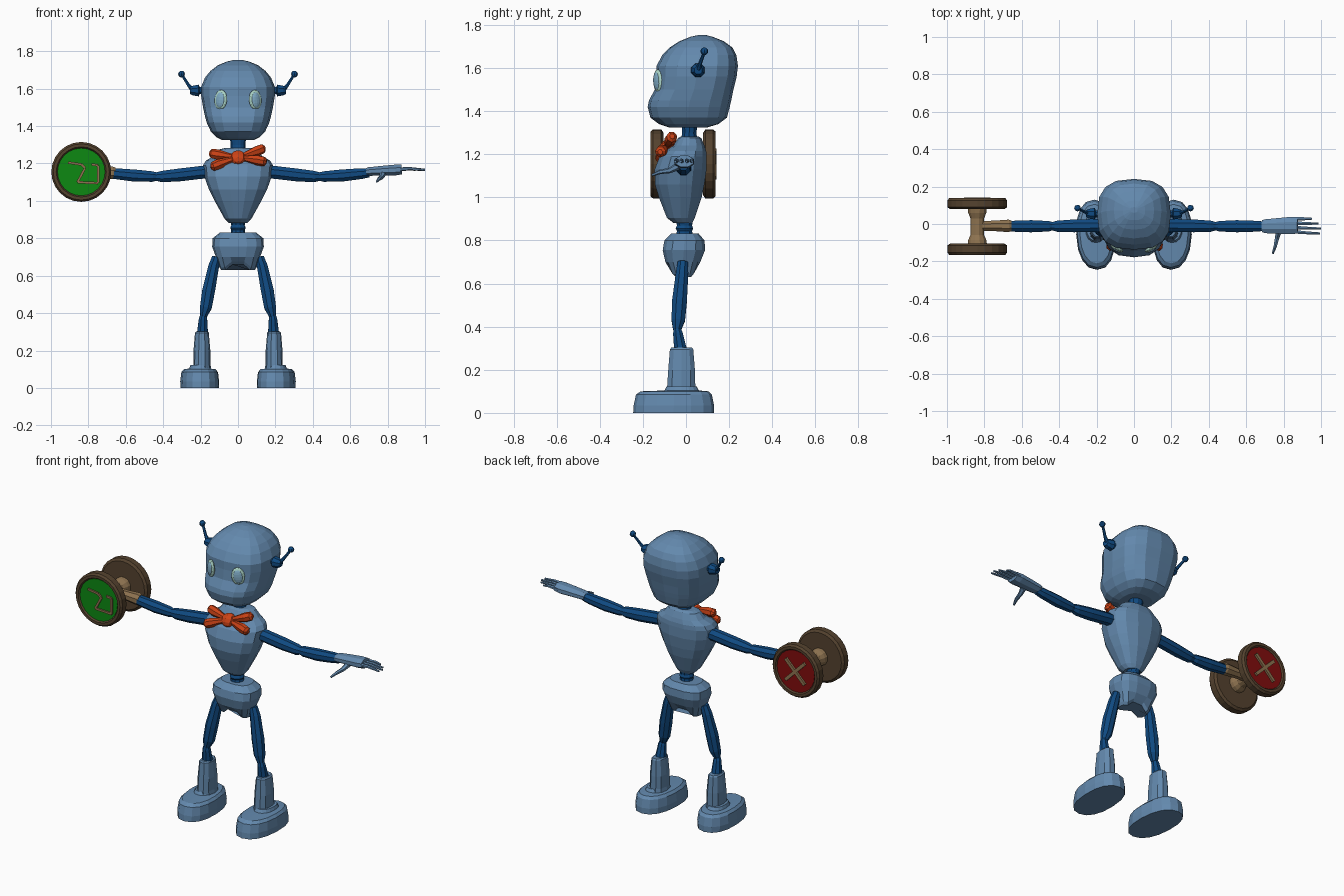
import bpy, bmesh, math
from mathutils import Vector, Matrix

if "Cube" in bpy.data.objects:
    bpy.data.objects.remove(bpy.data.objects["Cube"])


def mat(name, r, g, b):
    m = bpy.data.materials.new(name)
    m.diffuse_color = (r, g, b, 1)
    m.use_nodes = True
    m.node_tree.nodes["Principled BSDF"].inputs["Base Color"].default_value = m.diffuse_color
    return m


LIGHT = mat("steel blue", .125, .25, .42)
DARK = mat("deep blue", .005, .068, .22)
ORANGE = mat("bow orange", .6, .055, .008)
BROWN = mat("dark wood", .09, .055, .028)
TAN = mat("pale wood", .27, .17, .08)
GREEN = mat("sign green", .004, .25, .006)
RED = mat("sign red", .22, .004, .004)
MINT = mat("eye mint", .42, .68, .58)
IRIS = mat("eye blue", .22, .42, .58)


def skin(name, rings, material):
    """Join equal-sized rings of points into a closed flat-shaded body."""
    bm = bmesh.new()
    vs = [[bm.verts.new(p) for p in r] for r in rings]
    n = len(vs[0])
    for a, b in zip(vs, vs[1:]):
        for i in range(n):
            bm.faces.new((a[i], a[(i + 1) % n], b[(i + 1) % n], b[i]))
    bm.faces.new(vs[0][::-1])
    bm.faces.new(vs[-1])
    bmesh.ops.recalc_face_normals(bm, faces=bm.faces)
    me = bpy.data.meshes.new(name)
    bm.to_mesh(me)
    bm.free()
    me.materials.append(material)
    ob = bpy.data.objects.new(name, me)
    bpy.context.collection.objects.link(ob)
    return ob


def stack(name, levels, material, cx=0, n=16, e=2.5):
    """Horizontal sections: (z, half width, front y, back y), superelliptic."""
    rings = []
    for z, w, f, b in levels:
        ring = []
        for i in range(n):
            t = 2 * math.pi * i / n
            c, s = math.cos(t), math.sin(t)
            px = math.copysign(abs(c) ** (2 / e), c) * w
            py = math.copysign(abs(s) ** (2 / e), s) * (b - f) / 2
            ring.append((cx + px, (f + b) / 2 + py, z))
        rings.append(ring)
    return skin(name, rings, material)


def tube(name, pts, radii, material, n=8, flat=1.0, up=(0, 0, 1)):
    """Round sections along a path; flat squeezes them along the up direction."""
    pts = [Vector(p) for p in pts]
    rings = []
    for i, p in enumerate(pts):
        d = (pts[min(i + 1, len(pts) - 1)] - pts[max(i - 1, 0)]).normalized()
        u = d.cross(Vector(up)).normalized()
        v = u.cross(d)
        rings.append([p + radii[i] * (u * math.cos(a) + v * flat * math.sin(a))
                      for a in (2 * math.pi * (k + .5) / n for k in range(n))])
    return skin(name, rings, material)


def ball(name, loc, size, material, rot=None, seg=12, rows=8):
    bm = bmesh.new()
    m = Matrix.Translation(loc) @ (rot or Matrix()) @ Matrix.Diagonal((*size, 1))
    bmesh.ops.create_uvsphere(bm, u_segments=seg, v_segments=rows, radius=1, matrix=m)
    me = bpy.data.meshes.new(name)
    bm.to_mesh(me)
    bm.free()
    me.materials.append(material)
    ob = bpy.data.objects.new(name, me)
    bpy.context.collection.objects.link(ob)
    return ob


# Head, tall skull with a jutting muzzle
head = stack("head", [
    (1.325, .085, -.08, .10), (1.34, .115, -.125, .15), (1.37, .145, -.165, .19),
    (1.42, .168, -.178, .203), (1.45, .176, -.172, .21), (1.50, .187, -.145, .22),
    (1.56, .197, -.138, .235), (1.61, .197, -.137, .241), (1.66, .176, -.11, .234),
    (1.695, .147, -.077, .216), (1.725, .108, -.03, .175), (1.745, .06, .02, .125),
    (1.754, .02, .06, .09)], LIGHT, e=2.7)

# Eyes set into the face
bpy.context.view_layer.update()
for s in (-1, 1):
    hit, p, _, _ = head.ray_cast((s * .092, -1, 1.54), (0, 1, 0))
    rot = Matrix.Rotation(s * .5, 4, 'Z') @ Matrix.Rotation(s * -.12, 4, 'Y')
    ball("eye_rim", p, (.038, .014, .054), MINT, rot)
    out = rot @ Vector((0, -.007, 0))
    ball("eye_iris", p + out, (.027, .011, .042), IRIS, rot)

# Ears and antennas
for s in (-1, 1):
    tube("ear", [(s * .17, .055, 1.59), (s * .205, .055, 1.59), (s * .21, .055, 1.59),
                 (s * .24, .055, 1.59), (s * .255, .057, 1.59)],
         (.02, .02, .034, .028, .02), DARK)
    tube("antenna", [(s * .24, .057, 1.59), (s * .265, .065, 1.62), (s * .30, .085, 1.675)],
         (.014, .009, .007), DARK, 6)
    ball("antenna_tip", (s * .302, .085, 1.678), (.018,) * 3, DARK, seg=8, rows=6)

# Neck and waist joints
stack("neck", [(1.26, .043, -.025, .055), (1.30, .04, -.02, .05), (1.34, .043, -.022, .055)], DARK, n=10, e=2)
stack("waist", [(.81, .042, -.05, .035), (.845, .036, -.044, .03), (.855, .042, -.05, .035),
                (.87, .036, -.044, .03), (.90, .042, -.05, .035)], DARK, n=10, e=2)

# Torso and hips
stack("torso", [
    (.882, .05, -.06, .03), (.905, .072, -.09, .042), (1.0, .125, -.128, .075),
    (1.06, .155, -.147, .088), (1.13, .18, -.148, .098), (1.19, .187, -.125, .098),
    (1.215, .172, -.10, .096), (1.24, .13, -.06, .088), (1.275, .10, -.038, .072),
    (1.283, .07, -.025, .06)], LIGHT, n=14, e=2.3)
hips = stack("hips", [
    (.64, .09, -.055, .03), (.655, .10, -.072, .045), (.70, .118, -.097, .068),
    (.755, .138, -.11, .09), (.80, .136, -.102, .088), (.832, .095, -.07, .06)],
    LIGHT, n=14, e=2.8)
for v in hips.data.vertices:          # arch between the legs
    if v.co.z < .68:
        v.co.z += .02 if abs(v.co.x) < .06 else -.01

# Legs, boots and feet
for s in (-1, 1):
    tube("thigh", [(s * .115, -.015, .70), (s * .13, -.018, .65), (s * .157, -.03, .52),
                   (s * .172, -.036, .43), (s * .184, -.042, .385)],
         (.025, .031, .037, .034, .02), DARK, up=(0, 1, 0))
    tube("shin", [(s * .185, -.042, .395), (s * .187, -.038, .37), (s * .19, -.025, .29)],
         (.016, .024, .032), DARK, up=(0, 1, 0))
    stack("boot_shaft", [(.10, .05, -.09, .05), (.125, .046, -.09, .046), (.20, .045, -.085, .044),
                         (.295, .037, -.077, .036), (.303, .03, -.07, .03)], LIGHT, s * .193, 10, 2.4)
    foot = stack("foot", [(0, .102, -.245, .13), (.035, .104, -.243, .13), (.085, .098, -.232, .12),
                          (.10, .084, -.21, .105), (.104, .055, -.10, .06), (.122, .048, -.09, .05)],
                 LIGHT, s * .205, 16, 2.3)
    for v in foot.data.vertices:      # heels sit slightly further out
        v.co.x += s * (v.co.y + .055) * .04

# Arms
for s in (-1, 1):
    tube("upper_arm", [(s * .15, -.008, 1.155), (s * .20, -.008, 1.152), (s * .32, -.01, 1.138),
                       (s * .41, -.012, 1.13), (s * .445, -.012, 1.13)],
         (.036, .037, .037, .032, .022), DARK)
    tube("forearm", [(s * .43, -.012, 1.13), (s * .455, -.012, 1.13), (s * .55, -.012, 1.135),
                     (s * .66, -.012, 1.146), (s * .70, -.012, 1.15)],
         (.022, .03, .035, .031, .026), DARK)

# Open hand
tube("palm", [(.685, -.012, 1.155), (.70, -.012, 1.157), (.78, -.01, 1.162), (.84, -.008, 1.165), (.875, -.008, 1.168)],
     (.034, .04, .046, .05, .046), LIGHT, flat=.62)
for i, length in enumerate((.95, .985, 1.0, .995)):
    y = .028 - .023 * i
    tube("finger", [(.85, y, 1.168), (.92, y - .002 * i, 1.172), (length, y - .003 * i, 1.166)],
         (.011, .009, .006), LIGHT, 6)
tube("thumb", [(.775, -.035, 1.145), (.765, -.075, 1.125), (.755, -.12, 1.118), (.742, -.158, 1.103)],
     (.018, .013, .01, .006), LIGHT, 6)

# Bow tie, tilted along the chest
bow = []
bow.append(ball("bow_knot", (0, 0, 0), (.045, .03, .042), ORANGE, seg=8, rows=6))
for s in (-1, 1):
    for k in (-1, 1):
        bow.append(tube("bow_lobe", [(s * .025, 0, k * .008), (s * .06, 0, k * .018), (s * .105, 0, k * .032),
                                     (s * .138, 0, k * .044), (s * .15, 0, k * .046)],
                        (.014, .02, .028, .026, .012), ORANGE, 7))
place = Matrix.Translation((0, -.092, 1.232)) @ Matrix.Rotation(-.1, 4, 'Y') @ Matrix.Rotation(-.65, 4, 'X')
for ob in bow:
    ob.matrix_world = place

# Two-sided paddle: handle, axle and discs
CX, CZ = -.838, 1.155
tube("paddle_handle", [(-.655, -.01, 1.15), (-.67, -.01, 1.15), (-.75, -.01, 1.153), (-.83, -.01, 1.155)],
     (.03, .036, .03, .028), TAN)
tube("paddle_axle", [(CX, y, CZ) for y in (-.12, -.085, -.06, .03, .06, .10)],
     (.055, .05, .038, .038, .05, .055), TAN, 12)


def bar(name, a, b, y, material, w=.011):
    """Flat raised stroke on a sign, from a to b in sign coordinates."""
    tube(name, [(CX + a[0], y, CZ + a[1]), (CX + b[0], y, CZ + b[1])], (w, w), material, 4, up=(0, 1, 0))


def sign(side, y_in, y_out, colour):
    d = math.copysign(1, y_out - y_in)
    ys = (y_in, y_in + d * .01, y_out - d * .012, y_out, y_out, y_out - d * .012)
    tube_pts = [[(CX + r * math.cos(a), y, CZ + r * math.sin(a)) for a in
                 (2 * math.pi * k / 24 for k in range(24))]
                for y, r in zip(ys, (.146, .16, .16, .15, .134, .126))]
    skin(side + "_disc", tube_pts, BROWN)
    plate = [[(CX + .127 * math.cos(a), y, CZ + .127 * math.sin(a)) for a in
              (2 * math.pi * k / 24 for k in range(24))]
             for y in (y_out - d * .014, y_out - d * .008)]
    skin(side + "_plate", plate, colour)
    return y_out - d * .006


y = sign("front", -.105, -.165, GREEN)
tick = [(-.07, .05), (.0, .04), (.02, .02), (-.02, -.055), (.09, -.06), (.09, .035), (.055, .04)]
for a, b in zip(tick, tick[1:]):
    bar("tick_stroke", a, b, y, TAN, .009)
y = sign("back", .08, .138, RED)
for s in (-1, 1):
    bar("cross_stroke", (-.065, -.065 * s), (.065, .065 * s), y, TAN, .014)
